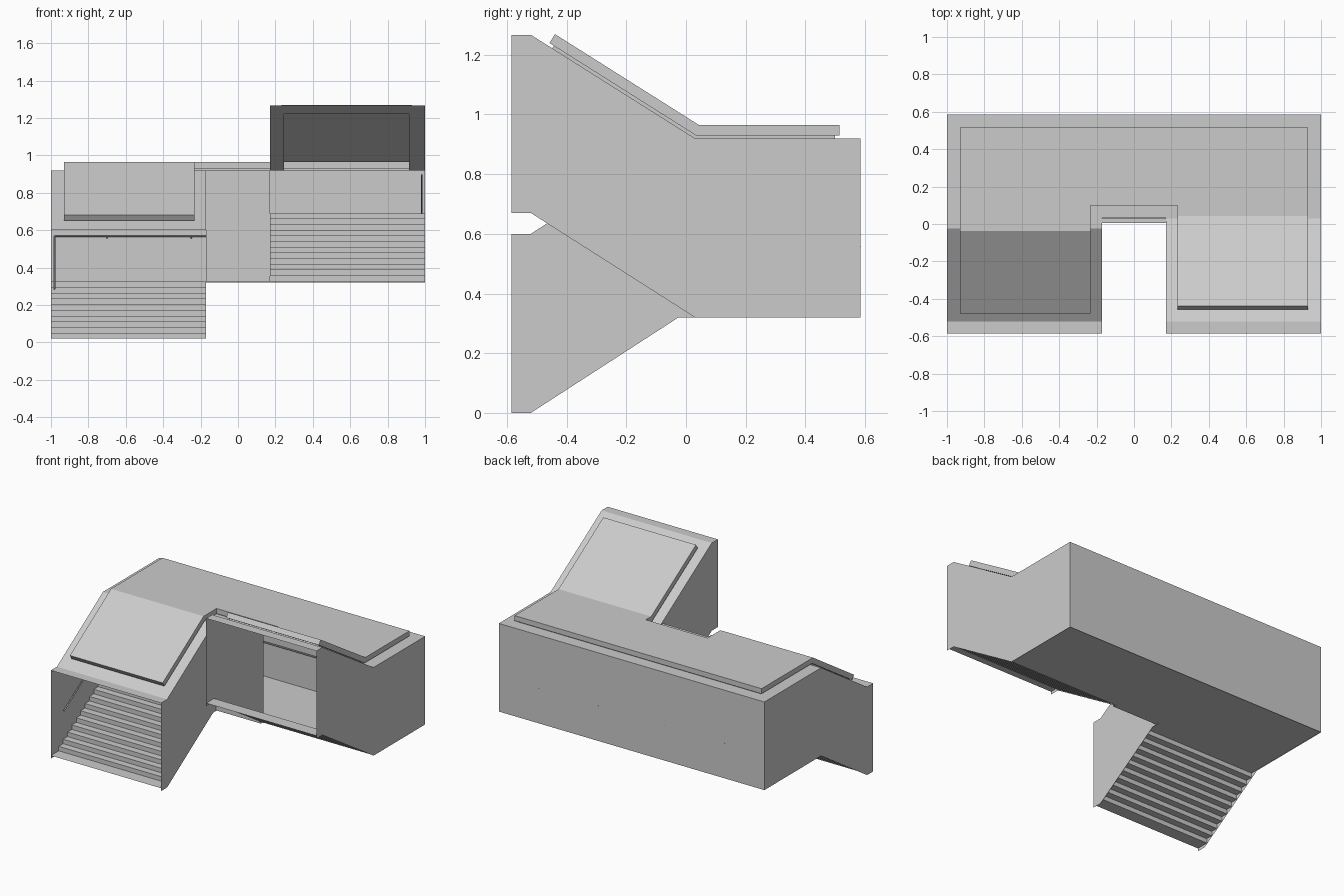
import bpy
import bmesh
from math import atan, sin, cos, tan

if "Cube" in bpy.data.objects:
    bpy.data.objects.remove(bpy.data.objects["Cube"], do_unlink=True)

grey = bpy.data.materials.new("light_grey")
grey.use_nodes = True
grey.diffuse_color = (0.6, 0.6, 0.6, 1)
grey.node_tree.nodes["Principled BSDF"].inputs["Base Color"].default_value = (0.6, 0.6, 0.6, 1)

# Main dimensions
FRONT, BACK, STRIP = -0.585, 0.585, -0.52
FLOOR, ROOF, IN_X, NOTCH = 0.325, 0.92, 0.17, 0.005
LOW_BEND, UP_BEND = -0.025, 0.03
LOW_TOP, UP_TOP = 0.60, 1.267


def sheet(name, polygons):
    """Object made of flat polygons given as lists of points."""
    bm = bmesh.new()
    for points in polygons:
        bm.faces.new([bm.verts.new(p) for p in points])
    bmesh.ops.remove_doubles(bm, verts=bm.verts, dist=0.0002)
    bmesh.ops.recalc_face_normals(bm, faces=bm.faces)
    mesh = bpy.data.meshes.new(name)
    bm.to_mesh(mesh)
    bm.free()
    mesh.materials.append(grey)
    obj = bpy.data.objects.new(name, mesh)
    bpy.context.collection.objects.link(obj)
    return obj


def ribbon(name, profile, x0, x1):
    """Open (y, z) profile swept across x."""
    return sheet(name, [[(x0, *a), (x1, *a), (x1, *b), (x0, *b)]
                        for a, b in zip(profile, profile[1:])])


def side_wall(name, x, bend, low, high, back):
    """Side wall of one flight, from its open end to the landing."""
    outline = [(FRONT, low), (STRIP, low), (bend, 0.32), (back, 0.32),
               (back, ROOF), (bend, ROOF), (STRIP, high), (FRONT, high)]
    return sheet(name, [[(x, y, z) for y, z in outline]])


side_wall("lower_outer_wall", -1, LOW_BEND, 0, LOW_TOP, BACK)
side_wall("lower_inner_wall", -IN_X, LOW_BEND, 0, LOW_TOP, UP_BEND)
side_wall("upper_outer_wall", 1, UP_BEND, 0.67, UP_TOP, BACK)
side_wall("upper_inner_wall", IN_X, UP_BEND, 0.67, UP_TOP, UP_BEND + 0.001)
ribbon("back_wall", [(BACK, 0.32), (BACK, ROOF)], -1, 1)
ribbon("middle_wall", [(UP_BEND, ROOF), (NOTCH, ROOF), (NOTCH, FLOOR), (UP_BEND, FLOOR)],
       -IN_X, IN_X)
ribbon("landing_floor", [(UP_BEND, FLOOR), (BACK, FLOOR)], -1, 1)


def flight(name, x0, x1, start, end, z, rise, run, count):
    """Thin folded steps that rise from start to end."""
    profile = [(start, z)]
    y = end[0]
    for k in range(count):
        profile += [(y, z), (y, z + rise)]
        y += run
        z += rise
    profile.append((end[1], z))
    ribbon(name, profile, x0, x1)


flight("lower_steps", -1, -IN_X, FRONT, (-0.5, UP_BEND), 0.02, 0.0305, 0.0472, 10)
flight("upper_steps", IN_X, 1, UP_BEND, (0.025, FRONT), FLOOR, 0.0304, -0.0478, 12)

# Roof slopes
LOW_ANGLE = atan((ROOF - LOW_TOP) / (LOW_BEND - STRIP))
UP_ANGLE = atan((UP_TOP - ROOF) / (UP_BEND - STRIP))


def u_ring(xo, xi, notch, back, low_end, up_end, h):
    """Twelve points of a U outline lying at height h over the roof."""
    def low(y):
        return (y - h * sin(LOW_ANGLE),
                ROOF - (LOW_BEND - y) * tan(LOW_ANGLE) + h * cos(LOW_ANGLE))

    def up(y):
        return (y + h * sin(UP_ANGLE),
                ROOF + (UP_BEND - y) * tan(UP_ANGLE) + h * cos(UP_ANGLE))

    low_bend = (LOW_BEND - h * tan(LOW_ANGLE / 2), ROOF + h)
    up_bend = (UP_BEND + h * tan(UP_ANGLE / 2), ROOF + h)
    return [(-xo, *low(low_end)), (-xo, *low_bend), (-xo, back, ROOF + h),
            (xo, back, ROOF + h), (xo, *up_bend), (xo, *up(up_end)),
            (xi, *up(up_end)), (xi, *up_bend), (xi, notch, ROOF + h),
            (-xi, notch, ROOF + h), (-xi, *low_bend), (-xi, *low(low_end))]


def band(a, b):
    """Faces joining two matching rings."""
    n = len(a)
    return [[a[i], a[(i + 1) % n], b[(i + 1) % n], b[i]] for i in range(n)]


def panel_ring(inset, h):
    return u_ring(0.93 - inset, 0.232 + inset, 0.1 + inset, 0.515 - inset,
                  -0.455 + inset, -0.463 + inset, h)


# Roof with a U-shaped opening below the raised panel
roof_edge = u_ring(1, IN_X, UP_BEND + 0.001, BACK, STRIP, STRIP, 0)
opening = panel_ring(0.015, 0)
sheet("roof", band(roof_edge, opening))
ribbon("lower_roof_lip", [(FRONT, LOW_TOP), (STRIP, LOW_TOP)], -1, -IN_X)
ribbon("upper_roof_lip", [(FRONT, UP_TOP), (STRIP, UP_TOP)], IN_X, 1)

# Raised roof panel: recessed collar, overhang, rim and top
collar = panel_ring(0.015, 0.01)
rim = panel_ring(0, 0.01)
top = panel_ring(0, 0.045)
top_faces = [[top[i] for i in loop] for loop in
             ((0, 1, 10, 11), (1, 2, 3, 4, 7, 8, 9, 10), (4, 5, 6, 7))]
sheet("roof_panel", band(opening, collar) + band(collar, rim) + band(rim, top) + top_faces)


def tube(name, points, radius):
    curve = bpy.data.curves.new(name, "CURVE")
    curve.dimensions = "3D"
    curve.bevel_depth = radius
    curve.bevel_resolution = 1
    curve.use_fill_caps = True
    spline = curve.splines.new("POLY")
    spline.points.add(len(points) - 1)
    for point, co in zip(spline.points, points):
        point.co = (*co, 1)
    curve.materials.append(grey)
    obj = bpy.data.objects.new(name, curve)
    bpy.context.collection.objects.link(obj)


# Handrail along the outer walls
RAIL = 0.567
tube("handrail", [(-0.982, -0.47, 0.285), (-0.982, LOW_BEND, RAIL), (-0.982, 0.567, RAIL),
                  (0.982, 0.567, RAIL), (0.982, UP_BEND, RAIL), (0.982, -0.49, 0.897)], 0.005)
for k, x in enumerate((-0.7, -0.25, 0.25, 0.7)):
    tube("rail_bracket_%d" % k, [(x, 0.567, RAIL), (x, BACK, RAIL - 0.01)], 0.003)
